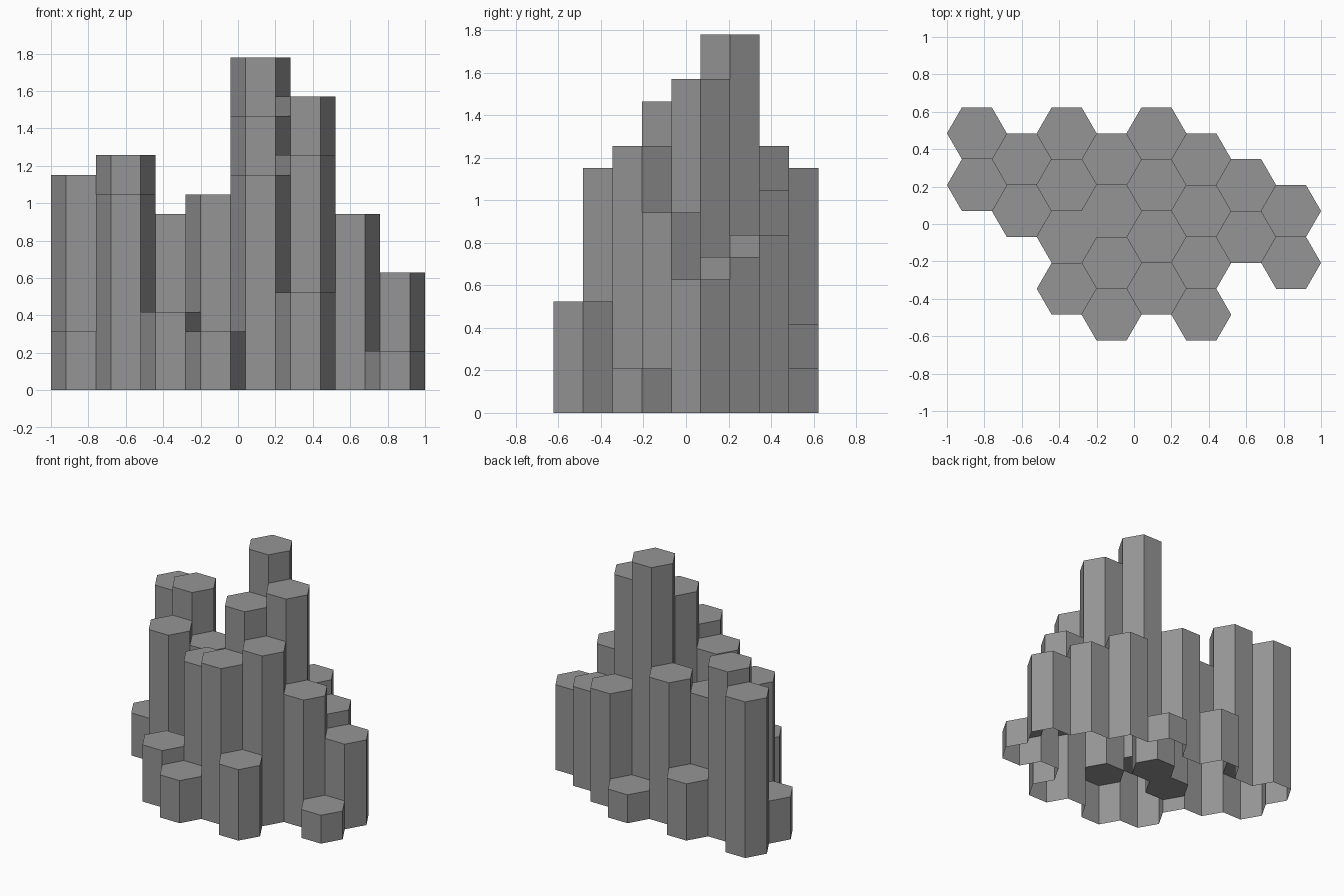
import bpy
import bmesh
from math import sqrt, sin, cos, radians
from mathutils import Vector

cube = bpy.data.objects.get("Cube")
if cube:
    bpy.data.objects.remove(cube, do_unlink=True)

RADIUS = 0.16
HALF = RADIUS * sqrt(3) / 2      # half the distance across flats
STEP = 1.78 / 17                 # height of one level

# Each row of columns along y: (row number of the rearmost column, levels from back to front)
ROWS = [
    (7, [11, 3]),
    (5, [12, 10]),
    (7, [4, 9, 1, 4]),
    (5, [10, 1, 10, 3]),
    (7, [2, 17, 14, 11]),
    (5, [8, 15, 12, 5]),
    (3, [7, 9]),
    (1, [6, 2]),
]

# Grid cell -> column height
heights = {}
for i, (start, levels) in enumerate(ROWS):
    for n, level in enumerate(levels):
        heights[(i, start - 4 * n)] = level * STEP

# Neighbour cell across each wall, counter-clockwise from the upper right wall
NEIGHBOURS = [(1, 2), (0, 4), (-1, 2), (-1, -2), (0, -4), (1, -2)]


def corner(cell, k, z):
    """Corner k of a hexagonal cell at height z."""
    i, j = cell
    a = radians(60 * k)
    x = (i - 3.5) * 1.5 * RADIUS
    y = j * HALF / 2
    return Vector((x + RADIUS * cos(a), y + RADIUS * sin(a), z))


def add_face(bm, points):
    bm.faces.new([bm.verts.new(p) for p in points])


# Column cluster: a cap per cell, and walls only where a column rises above its neighbour
bm = bmesh.new()
for cell, top in heights.items():
    add_face(bm, [corner(cell, k, top) for k in range(6)])
    for k, (di, dj) in enumerate(NEIGHBOURS):
        low = heights.get((cell[0] + di, cell[1] + dj), 0.0)
        if low < top - STEP / 2:
            add_face(bm, [corner(cell, k, low), corner(cell, k + 1, low),
                          corner(cell, k + 1, top), corner(cell, k, top)])
bmesh.ops.remove_doubles(bm, verts=bm.verts, dist=0.0005)

mesh = bpy.data.meshes.new("hexagonal_columns")
bm.to_mesh(mesh)
bm.free()

# Stone colour
stone = bpy.data.materials.new("stone_grey")
stone.use_nodes = True
colour = (0.3, 0.3, 0.3, 1.0)
stone.diffuse_color = colour
stone.node_tree.nodes["Principled BSDF"].inputs["Base Color"].default_value = colour
mesh.materials.append(stone)

columns = bpy.data.objects.new("hexagonal_columns", mesh)
bpy.context.collection.objects.link(columns)
